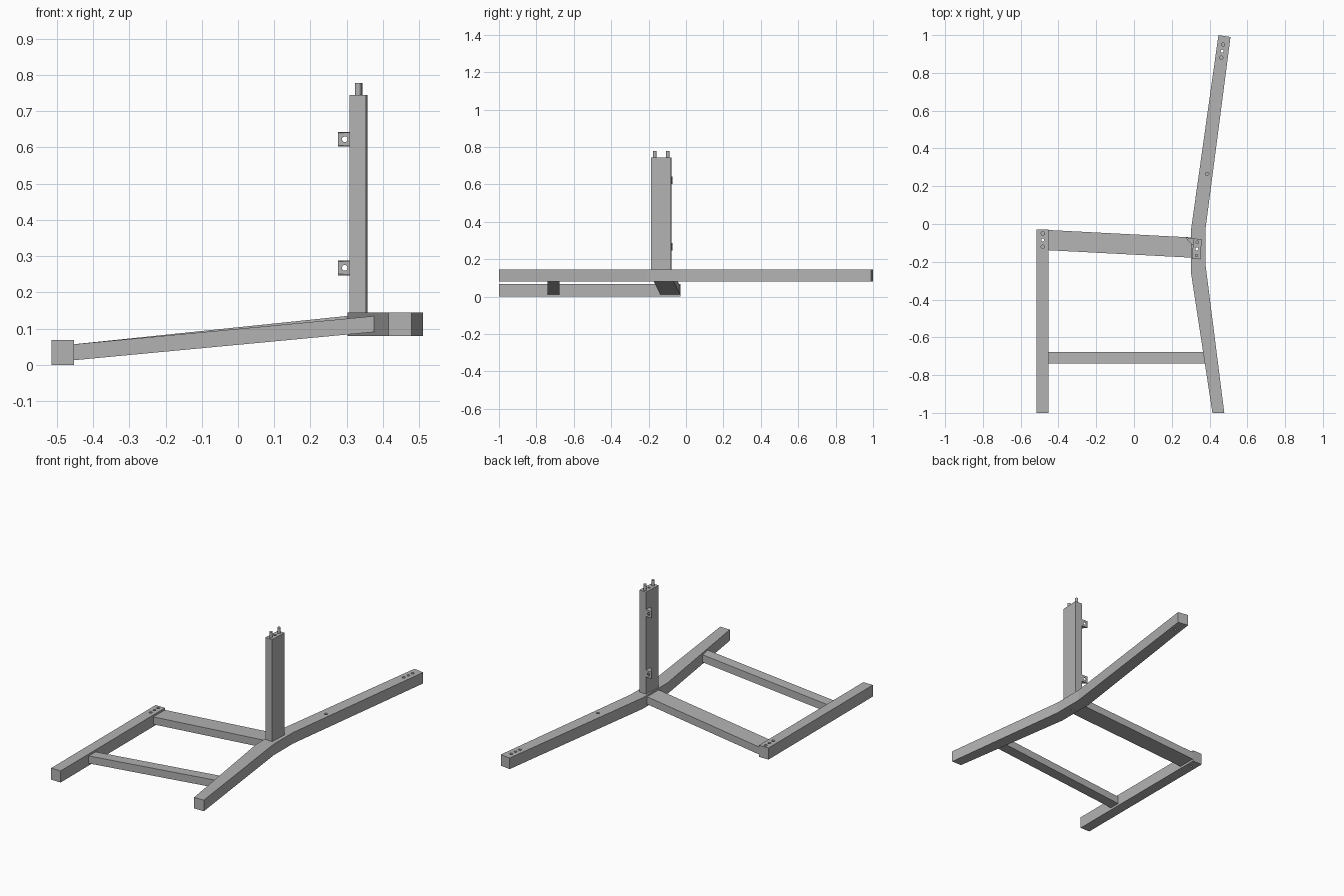
import bpy, bmesh, math
from mathutils import Vector, Matrix

cube = bpy.data.objects.get("Cube")
if cube:
    bpy.data.objects.remove(cube, do_unlink=True)

grey = bpy.data.materials.new("plain_grey")
grey.use_nodes = True
grey.diffuse_color = (0.45, 0.45, 0.45, 1)
grey.node_tree.nodes["Principled BSDF"].inputs["Base Color"].default_value = grey.diffuse_color

SKEW = math.radians(-2.9)          # post and wide bar share this turn
POST = Vector((0.333, -0.132, 0))


def finish(name, bm):
    bmesh.ops.recalc_face_normals(bm, faces=bm.faces)
    mesh = bpy.data.meshes.new(name)
    bm.to_mesh(mesh)
    bm.free()
    mesh.materials.append(grey)
    obj = bpy.data.objects.new(name, mesh)
    bpy.context.collection.objects.link(obj)
    return obj


def add_prism(bm, outline, z0, z1):
    """Extrude a flat outline upwards from z0 to z1."""
    face = bm.faces.new([bm.verts.new((x, y, z0)) for x, y in outline])
    new = bmesh.ops.extrude_face_region(bm, geom=[face])["geom"]
    moved = [v for v in new if isinstance(v, bmesh.types.BMVert)]
    bmesh.ops.translate(bm, verts=moved, vec=(0, 0, z1 - z0))


def rect(x0, x1, y0, y1):
    return [(x0, y0), (x1, y0), (x1, y1), (x0, y1)]


def prism(name, outline, z0, z1):
    bm = bmesh.new()
    add_prism(bm, outline, z0, z1)
    return finish(name, bm)


def rod(bm, x, y, z0, z1, radius=0.009):
    bmesh.ops.create_cone(bm, cap_ends=True, segments=24, radius1=radius, radius2=radius,
                          depth=z1 - z0, matrix=Matrix.Translation((x, y, (z0 + z1) / 2)))


def cut(obj, cutter):
    cutter.hide_render = True
    mod = obj.modifiers.new("holes", 'BOOLEAN')
    mod.operation, mod.solver, mod.object = 'DIFFERENCE', 'EXACT', cutter
    bpy.context.view_layer.objects.active = obj
    bpy.ops.object.modifier_apply(modifier=mod.name)
    bpy.data.objects.remove(cutter, do_unlink=True)


def bolt_set(bm, centre, direction, top, bottom, spacing=0.035):
    """One through hole between two blind dowel holes."""
    for step in (-1, 0, 1):
        p = Vector(centre) + Vector(direction).normalized() * spacing * step
        rod(bm, p.x, p.y, bottom - 0.05 if step == 0 else top - 0.04, top + 0.05,
            0.008 if step == 0 else 0.009)


# Straight rail with a bolt set at its back end
side_rail = prism("side_rail", rect(-0.515, -0.453, -1, -0.03), 0, 0.068)
bm = bmesh.new()
bolt_set(bm, (-0.483, -0.085), (0, 1), 0.068, 0)
cut(side_rail, finish("side_rail_cutter", bm))

# Long rail, bent around the post
outline = [(0.415, -1), (0.478, -1), (0.378, -0.21), (0.378, -0.03),
           (0.511, 0.99), (0.447, 1), (0.302, -0.03), (0.302, -0.26)]
long_rail = prism("long_rail", outline, 0.08, 0.145)
bm = bmesh.new()
bolt_set(bm, (0.467, 0.915), (0.13, 1), 0.145, 0.08)
rod(bm, 0.387, 0.265, 0.1, 0.2)
rod(bm, POST.x, POST.y, 0, 0.2, 0.008)
cut(long_rail, finish("long_rail_cutter", bm))


# Sloping bars between the two rails
def sloping_bar(name, start, end, width, height):
    bm = bmesh.new()
    bmesh.ops.create_cube(bm, size=1)
    start, end = Vector(start), Vector(end)
    for v in bm.verts:
        base = end if v.co.x > 0 else start
        v.co = base + Vector((0, v.co.y * width, v.co.z * height))
    finish(name, bm)


sloping_bar("wide_bar", (-0.46, -0.085, 0.034), (0.312, -0.125, 0.114), 0.107, 0.044)
sloping_bar("narrow_bar", (-0.46, -0.708, 0.034), (0.375, -0.708, 0.1125), 0.063, 0.044)


# Upright post, bored along its length
def place_on_post(obj, z=0):
    obj.data.transform(Matrix.Translation(POST + Vector((0, 0, z))) @ Matrix.Rotation(SKEW, 4, 'Z'))


HX, HY = 0.0222, 0.0538
post = prism("post", rect(-HX, HX, -HY, HY), 0.145, 0.745)
bm = bmesh.new()
rod(bm, 0, 0, 0.1, 0.8, 0.008)
cut(post, finish("post_cutter", bm))
place_on_post(post)

# Dowel pins on top of the post
for label, y in (("front", -0.035), ("back", 0.035)):
    bm = bmesh.new()
    rod(bm, 0, y, 0.72, 0.778)
    pin = finish(label + "_dowel_pin", bm)
    for poly in pin.data.polygons:
        poly.use_smooth = len(poly.vertices) == 4
    place_on_post(pin)

# Gusseted angle brackets on the post's wide face
SIZE, THICK = 0.038, 0.004
for label, z in (("lower", 0.2675), ("upper", 0.6225)):
    half = SIZE / 2 + 0.0015
    x0, x1, y1 = -HX - SIZE, -HX, HY + 0.003
    y0 = y1 - SIZE
    flange = prism(label + "_bracket_flange", rect(x0, x1, y1 - THICK, y1), -half, half)
    bm = bmesh.new()
    rod(bm, 0, 0, -0.05, 0.05, 0.008)
    bmesh.ops.transform(bm, verts=bm.verts, matrix=Matrix.Translation(
        ((x0 + x1) / 2, y1, 0)) @ Matrix.Rotation(math.pi / 2, 4, 'X'))
    cut(flange, finish("flange_cutter", bm))
    bm = bmesh.new()
    add_prism(bm, rect(x1 - THICK, x1, y0, y1 - THICK), -half, half)
    for low, high in ((-half, -half + 0.003), (half - 0.003, half)):
        add_prism(bm, [(x0, y1 - THICK), (x1 - THICK, y0), (x1 - THICK, y1 - THICK)], low, high)
    base = finish(label + "_bracket_base", bm)
    for part in (flange, base):
        place_on_post(part, z)
